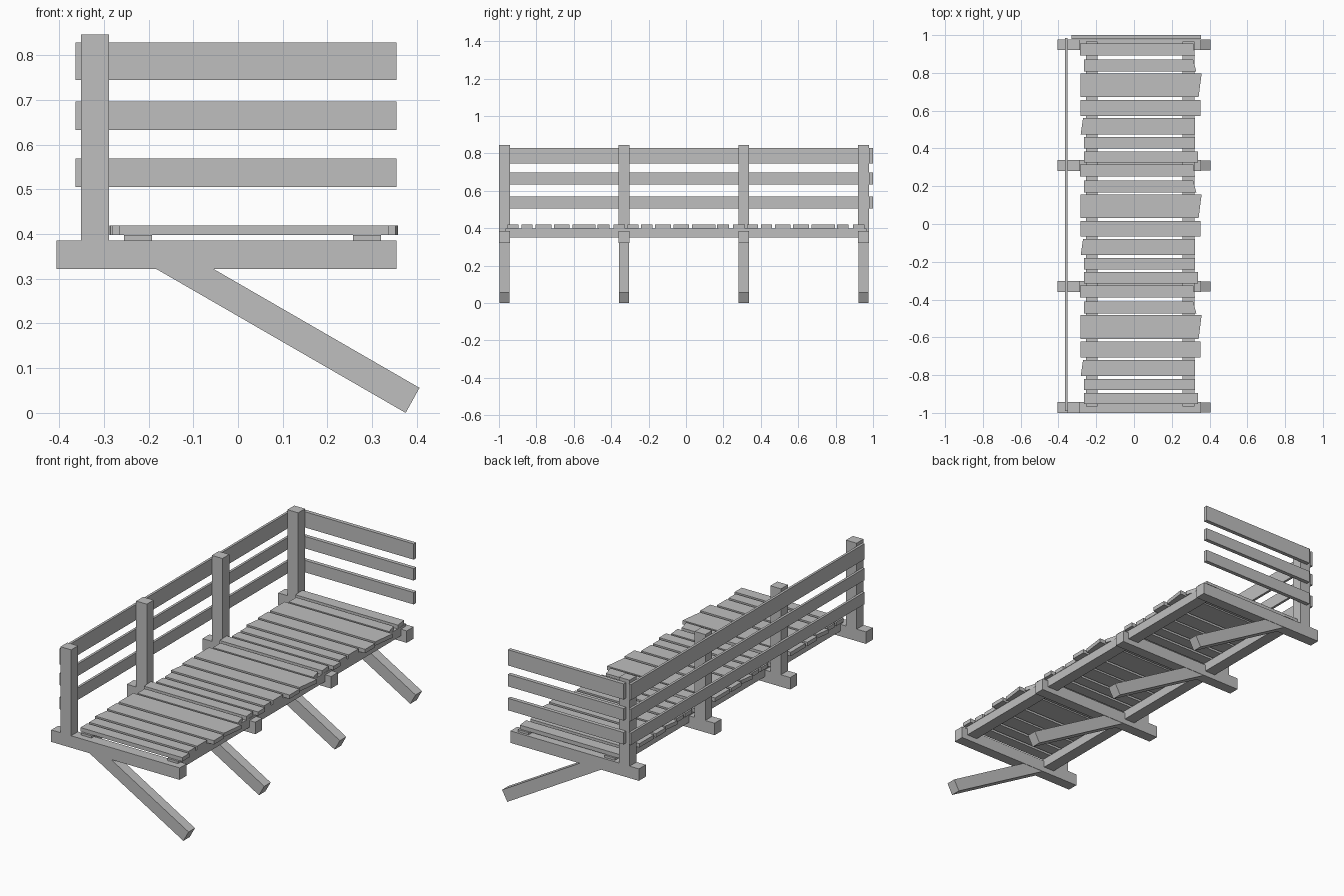
import bpy
import bmesh
from mathutils import Vector

default_cube = bpy.data.objects.get("Cube")
if default_cube:
    bpy.data.objects.remove(default_cube, do_unlink=True)

# Single plain grey material
grey = bpy.data.materials.new("plain_grey")
grey.use_nodes = True
colour = (0.52, 0.52, 0.52, 1)
grey.diffuse_color = colour
grey.node_tree.nodes["Principled BSDF"].inputs["Base Color"].default_value = colour


def prism(name, outline, direction):
    """Extrude a closed flat outline along a direction into a solid part."""
    bm = bmesh.new()
    face = bm.faces.new([bm.verts.new(point) for point in outline])
    extruded = bmesh.ops.extrude_face_region(bm, geom=[face])["geom"]
    moved = [item for item in extruded if isinstance(item, bmesh.types.BMVert)]
    bmesh.ops.translate(bm, verts=moved, vec=Vector(direction))
    bmesh.ops.recalc_face_normals(bm, faces=bm.faces)
    mesh = bpy.data.meshes.new(name)
    bm.to_mesh(mesh)
    bm.free()
    mesh.materials.append(grey)
    part = bpy.data.objects.new(name, mesh)
    bpy.context.collection.objects.link(part)
    return part


def box(name, x_span, y_span, z_span):
    (left, right), (front, back), (low, high) = x_span, y_span, z_span
    outline = [(left, front, low), (right, front, low),
               (right, back, low), (left, back, low)]
    return prism(name, outline, (0, 0, high - low))


# Four frames: cross beam, upright post and slanted brace
beam_low, beam_high = 0.322, 0.386
frame_width = 0.058
frame_step = 0.64
brace_profile = [(0.375, 0), (0.406, 0.056), (-0.055, beam_low), (-0.183, beam_low)]
for index in range(4):
    front = -1 + index * frame_step
    span = (front, front + frame_width)
    box(f"cross_beam_{index}", (-0.406, 0.355), span, (beam_low, beam_high))
    box(f"post_{index}", (-0.351, -0.288), span, (beam_high, 0.846))
    outline = [(x, front + 0.002, z) for x, z in brace_profile]
    prism(f"brace_{index}", outline, (0, frame_width - 0.004, 0))

# Two long stringers under the deck
deck_low, deck_high = 0.398, 0.419
for name, x_span in (("left", (0.257, 0.32)), ("right", (-0.255, -0.192))):
    box(f"{name}_stringer", x_span, (-0.965, 0.965), (0.35, deck_low))

# Railing boards along the side and across the far end
rail_heights = {"lower": (0.505, 0.569), "middle": (0.633, 0.697), "upper": (0.745, 0.829)}
for name, z_span in rail_heights.items():
    box(f"{name}_side_rail", (-0.364, -0.351), (-0.99, 0.985), z_span)
    box(f"{name}_end_rail", (-0.33, 0.355), (0.979, 1), z_span)

# Uneven deck boards: back y, front y, then left and right x at back and front
boards = [
    (0.955, 0.892, -0.287, -0.285, 0.315, 0.322),
    (0.87, 0.807, -0.265, -0.265, 0.313, 0.33),
    (0.797, 0.672, -0.282, -0.282, 0.358, 0.342),
    (0.657, 0.573, -0.282, -0.282, 0.352, 0.352),
    (0.56, 0.475, -0.27, -0.282, 0.322, 0.322),
    (0.46, 0.4, -0.265, -0.265, 0.322, 0.322),
    (0.385, 0.326, -0.265, -0.265, 0.338, 0.338),
]
for group in range(3):
    shift = group * frame_step
    for index, (back, front, left_b, left_f, right_b, right_f) in enumerate(boards):
        outline = [(left_f, front - shift, deck_low), (right_f, front - shift, deck_low),
                   (right_b, back - shift, deck_low), (left_b, back - shift, deck_low)]
        prism(f"deck_board_{group}_{index}", outline, (0, 0, deck_high - deck_low))
